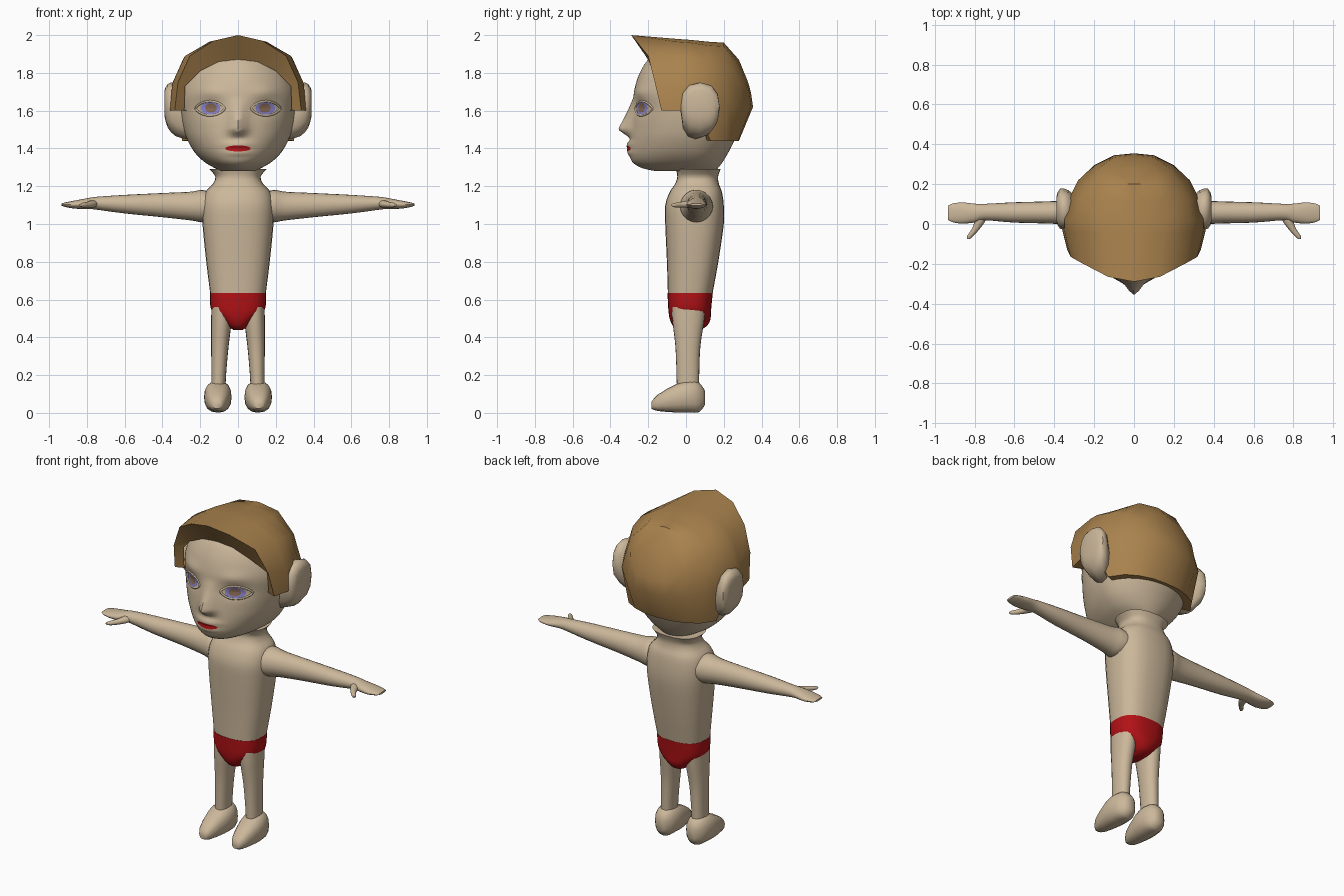
import bpy, bmesh, math
from mathutils import Vector
from mathutils.bvhtree import BVHTree

if "Cube" in bpy.data.objects:
    bpy.data.objects.remove(bpy.data.objects["Cube"])


def material(name, rgb):
    m = bpy.data.materials.new(name)
    m.diffuse_color = (*rgb, 1)
    m.use_nodes = True
    m.node_tree.nodes["Principled BSDF"].inputs["Base Color"].default_value = m.diffuse_color
    return m


SKIN = material("skin", (0.60, 0.475, 0.325))
HAIR = material("hair_brown", (0.40, 0.225, 0.075))
RED = material("red", (0.45, 0.006, 0.008))
BLUE = material("eye_blue", (0.24, 0.22, 0.62))
IRIS = material("iris_brown", (0.24, 0.14, 0.09))


def finish(name, bm, mat, mirror=False, angle=45):
    bmesh.ops.recalc_face_normals(bm, faces=bm.faces)
    me = bpy.data.meshes.new(name)
    bm.to_mesh(me)
    bm.free()
    me.materials.append(mat)
    ob = bpy.data.objects.new(name, me)
    bpy.context.collection.objects.link(ob)
    bpy.ops.object.select_all(action='DESELECT')
    ob.select_set(True)
    bpy.context.view_layer.objects.active = ob
    bpy.ops.object.shade_smooth_by_angle(angle=math.radians(angle))
    if mirror:
        ob.modifiers.new("Mirror", 'MIRROR')
    return ob


def resample(rings, steps):
    """Catmull-Rom interpolation between rings."""
    out = []
    for i in range(len(rings) - 1):
        p0, p1 = rings[max(i - 1, 0)], rings[i]
        p2, p3 = rings[i + 1], rings[min(i + 2, len(rings) - 1)]
        for s in range(steps):
            t = s / steps
            out.append([0.5 * (2 * b + (c - a) * t + (2 * a - 5 * b + 4 * c - d) * t * t
                               + (3 * b - a - 3 * c + d) * t ** 3)
                        for a, b, c, d in zip(p0, p1, p2, p3)])
    return out + [list(rings[-1])]


def loft_mesh(rings, axis='z', seg=20, steps=3, power=2.0):
    """Rings are (position, centre u, radius u, centre v, radius v)."""
    bm = bmesh.new()
    rows = []
    for t, cu, ru, cv, rv in resample(rings, steps):
        row = []
        for k in range(seg):
            a = 2 * math.pi * k / seg
            c, s = math.cos(a), math.sin(a)
            u = cu + ru * math.copysign(abs(c) ** (2 / power), c)
            v = cv + rv * math.copysign(abs(s) ** (2 / power), s)
            row.append(bm.verts.new({'z': (u, v, t), 'x': (t, u, v), 'y': (u, t, v)}[axis]))
        rows.append(row)
    for a, b in zip(rows, rows[1:]):
        for k in range(seg):
            n = (k + 1) % seg
            bm.faces.new((a[k], a[n], b[n], b[k]))
    bm.faces.new(rows[0])
    bm.faces.new(rows[-1])
    return bm


# torso and neck
finish("torso", loft_mesh([
    (0.63, 0, .147, .022, .118), (0.80, 0, .168, .035, .136), (1.00, 0, .188, .045, .155),
    (1.10, 0, .19, .045, .155), (1.17, 0, .172, .052, .138), (1.21, 0, .135, .058, .117),
    (1.25, 0, .12, .062, .108), (1.29, 0, .15, .065, .118)], power=2.5, seg=28), SKIN)

# briefs taper into a V between the legs
finish("briefs", loft_mesh([
    (0.635, 0, .149, .022, .12), (0.57, 0, .147, .02, .115), (0.53, 0, .132, .02, .112),
    (0.49, 0, .088, .022, .106), (0.455, 0, .05, .02, .085), (0.44, 0, .025, .015, .05)],
    power=2.5, seg=28), RED)

# legs, feet, arms and thumbs
finish("leg", loft_mesh([
    (0.10, .105, .038, .01, .058), (0.20, .102, .039, .01, .06), (0.35, .096, .046, .01, .066),
    (0.48, .088, .054, .012, .083), (0.56, .085, .056, .015, .09)], power=2.2), SKIN, True)
finish("foot", loft_mesh([
    (-.182, .11, .02, .04, .018), (-.15, .11, .045, .053, .043), (-.05, .108, .07, .078, .076),
    (.02, .106, .071, .086, .084), (.07, .105, .055, .082, .078), (.10, .104, .025, .08, .038)],
    axis='y', power=2.4, seg=16, steps=2), SKIN, True)
finish("arm", loft_mesh([
    (.14, .055, .09, 1.09, .075), (.19, .055, .085, 1.095, .086), (.25, .057, .07, 1.095, .076),
    (.40, .058, .057, 1.10, .064), (.60, .058, .051, 1.105, .049), (.75, .06, .041, 1.11, .034),
    (.80, .055, .047, 1.108, .028), (.86, .055, .053, 1.103, .022), (.91, .056, .047, 1.102, .013),
    (.935, .056, .034, 1.103, .006)], axis='x'), SKIN, True)
finish("thumb", loft_mesh([
    (.05, .765, .03, 1.108, .022), (.01, .775, .026, 1.105, .019), (-.03, .798, .019, 1.102, .015),
    (-.06, .822, .016, 1.10, .012), (-.076, .832, .007, 1.10, .006)],
    axis='y', seg=10, steps=2), SKIN, True)

# head: height, half width, front y, back y
PROFILE = [(1.280, .09, -.16, .15), (1.297, .125, -.235, .17), (1.33, .18, -.285, .195),
           (1.38, .23, -.298, .225), (1.45, .27, -.296, .26), (1.52, .292, -.288, .28),
           (1.60, .305, -.28, .295), (1.70, .312, -.275, .30), (1.80, .28, -.245, .27),
           (1.88, .21, -.19, .20), (1.93, .11, -.10, .12)]
CY = 0.03
bm = bmesh.new()
rows = []
SEG = 72
for z, rx, yf, yb in resample(PROFILE, 6):
    row = []
    for k in range(SEG):
        a = 2 * math.pi * k / SEG
        x, s = rx * math.cos(a), math.sin(a)
        y = CY + s * ((yb - CY) if s > 0 else (CY - yf))
        if s < 0:
            # nose, lips, brow and eye sockets
            ramp = (1.67 - z) / .17 if z > 1.50 else (z - 1.455) / .045
            y -= .07 * max(0, ramp) * math.exp(-(x / .042) ** 2)
            y -= .016 * math.exp(-(x / .07) ** 2) * (
                math.exp(-((z - 1.42) / .018) ** 2) + .8 * math.exp(-((z - 1.378) / .018) ** 2))
            ex = (abs(x) - .145) / .065
            y += .018 * math.exp(-ex ** 2 - ((z - 1.62) / .04) ** 2)
            y -= .010 * math.exp(-ex ** 2 - ((z - 1.70) / .03) ** 2)
        row.append(bm.verts.new((x, y, z)))
    rows.append(row)
for a, b in zip(rows, rows[1:]):
    for k in range(SEG):
        n = (k + 1) % SEG
        bm.faces.new((a[k], a[n], b[n], b[k]))
bm.faces.new(rows[0])
bm.faces.new(rows[-1])
tree = BVHTree.FromBMesh(bm)
finish("head", bm, SKIN, angle=60)


def on_face(x, z, lift):
    hit = tree.ray_cast(Vector((x, -1, z)), Vector((0, 1, 0)))[0]
    return (x, (hit.y if hit else 0) - lift, z)


def face_plate(name, cx, cz, rx, rz, lift, mat, mirror, seg=20):
    bm = bmesh.new()
    mid = bm.verts.new(on_face(cx, cz, lift))
    last = None
    for r in (.25, .5, .75, 1):
        ring = [bm.verts.new(on_face(cx + r * rx * math.cos(2 * math.pi * k / seg),
                                     cz + r * rz * math.sin(2 * math.pi * k / seg), lift))
                for k in range(seg)]
        for k in range(seg):
            n = (k + 1) % seg
            bm.faces.new((last[k], last[n], ring[n], ring[k]) if last else (mid, ring[n], ring[k]))
        last = ring
    for f in bm.faces:
        f.normal_update()
    ob = finish(name, bm, mat, mirror, angle=80)
    if ob.data.polygons[0].normal.y > 0:
        ob.data.flip_normals()


face_plate("eye", .145, 1.612, .052, .033, .004, BLUE, True)
face_plate("iris", .143, 1.614, .031, .025, .007, IRIS, True)
face_plate("lips", 0, 1.40, .068, .016, .004, RED, False)

# almond eyelid rims
cu = bpy.data.curves.new("eyelid", 'CURVE')
cu.dimensions, cu.bevel_depth, cu.bevel_resolution = '3D', .006, 1
sp = cu.splines.new('POLY')
sp.points.add(23)
for k, p in enumerate(sp.points):
    a = 2 * math.pi * k / 24
    s = math.sin(a)
    p.co = (*on_face(.147 + .077 * math.cos(a), 1.612 + .038 * s * abs(s) ** .4, 0), 1)
sp.use_cyclic_u = True
cu.materials.append(SKIN)
lid = bpy.data.objects.new("eyelid", cu)
bpy.context.collection.objects.link(lid)
lid.modifiers.new("Mirror", 'MIRROR').use_mirror_merge = False

# ears
finish("ear", loft_mesh([
    (.27, .05, .07, 1.56, .11), (.33, .07, .10, 1.605, .14), (.372, .077, .10, 1.625, .115),
    (.389, .075, .065, 1.64, .07)], axis='x', seg=12, steps=2, power=2.4), SKIN, True)

# hair: half arches from centre line down to the lower edge, front to back
ARCHES = [
    [(0, -.20, 1.87), (.10, -.195, 1.86), (.20, -.175, 1.81), (.28, -.12, 1.73), (.285, -.11, 1.60)],
    [(0, -.29, 2.0), (.13, -.265, 1.97), (.255, -.20, 1.89), (.318, -.165, 1.75), (.335, -.13, 1.60)],
    [(0, -.05, 1.98), (.15, -.05, 1.965), (.28, -.04, 1.89), (.35, -.03, 1.72), (.36, -.03, 1.60)],
    [(0, .02, 1.975), (.16, .02, 1.96), (.285, .02, 1.885), (.35, .02, 1.74), (.35, .02, 1.69)],
    [(0, .12, 1.965), (.15, .12, 1.945), (.275, .12, 1.86), (.325, .13, 1.68), (.295, .13, 1.44)],
    [(0, .20, 1.96), (.13, .20, 1.94), (.235, .20, 1.83), (.28, .22, 1.65), (.24, .21, 1.44)],
    [(0, .28, 1.87), (.10, .275, 1.85), (.18, .28, 1.76), (.20, .295, 1.62), (.17, .25, 1.44)],
    [(0, .325, 1.76), (.08, .32, 1.75), (.10, .335, 1.70), (.10, .345, 1.62), (.09, .275, 1.44)],
    [(0, .325, 1.76), (0, .335, 1.73), (0, .345, 1.69), (0, .355, 1.62), (0, .28, 1.44)]]
bm = bmesh.new()
grid = []
for arch in ARCHES:
    x, y, z = arch[-1]
    # last point tucks the lower edge in against the head
    grid.append([bm.verts.new(p) for p in arch + [(x * .8, y * .8, z + .005)]])
for a, b in zip(grid, grid[1:]):
    for k in range(5):
        bm.faces.new((a[k], a[k + 1], b[k + 1], b[k]))
bmesh.ops.remove_doubles(bm, verts=bm.verts, dist=.0005)
finish("hair", bm, HAIR, True, angle=40)
